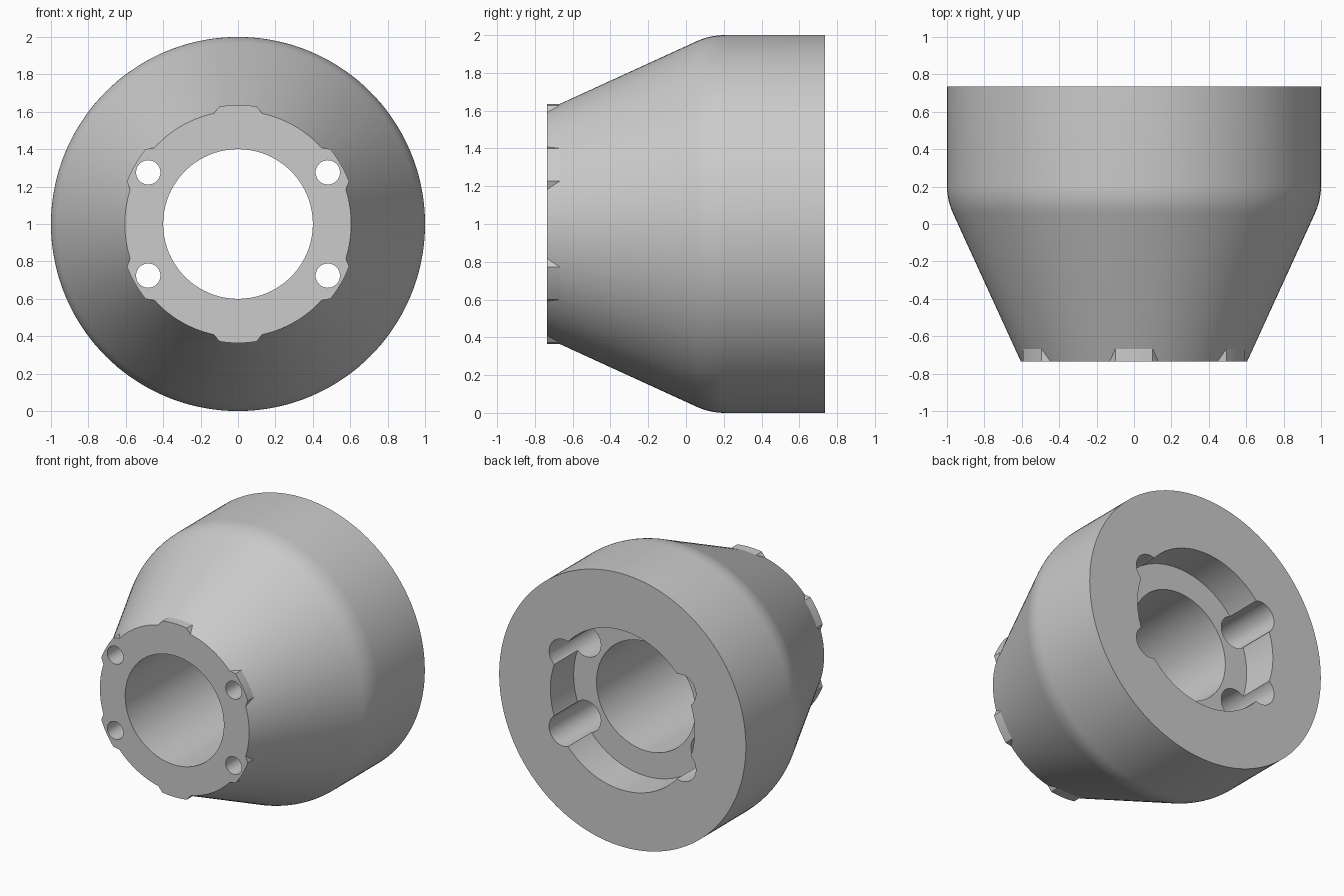
import bpy, bmesh, math
from mathutils import Matrix, Vector

cube = bpy.data.objects.get("Cube")
if cube:
    bpy.data.objects.remove(cube, do_unlink=True)

FRONT, BACK = -0.735, 0.735
SLOPE, NOSE_R = 0.458, 0.605
CENTRE = Vector((0, 0, 1))

grey = bpy.data.materials.new("plain grey")
grey.use_nodes = True
grey.diffuse_color = (0.6, 0.6, 0.6, 1)
grey.node_tree.nodes["Principled BSDF"].inputs["Base Color"].default_value = (0.6, 0.6, 0.6, 1)


def make_object(name, bm):
    bmesh.ops.recalc_face_normals(bm, faces=bm.faces)
    mesh = bpy.data.meshes.new(name)
    bm.to_mesh(mesh)
    bm.free()
    mesh.materials.append(grey)
    obj = bpy.data.objects.new(name, mesh)
    obj.location = CENTRE
    bpy.context.collection.objects.link(obj)
    return obj


def revolve(name, profile, steps=144):
    """Spin a closed (radius, y) outline around the y axis."""
    bm = bmesh.new()
    verts = [bm.verts.new((r, y, 0)) for r, y in profile]
    edges = [bm.edges.new((v, verts[i - 1])) for i, v in enumerate(verts)]
    bmesh.ops.spin(bm, geom=verts + edges, cent=(0, 0, 0), axis=(0, 1, 0),
                   angle=math.tau, steps=steps, use_merge=True)
    bmesh.ops.remove_doubles(bm, verts=bm.verts, dist=1e-5)
    return make_object(name, bm)


def rod(name, x, z, radius, y0, y1):
    """Cylinder along y."""
    bm = bmesh.new()
    place = Matrix.Translation((x, (y0 + y1) / 2, z)) @ Matrix.Rotation(math.pi / 2, 4, 'X')
    bmesh.ops.create_cone(bm, cap_ends=True, segments=48, radius1=radius,
                          radius2=radius, depth=y1 - y0, matrix=place)
    return make_object(name, bm)


def pad(angle):
    """Raised nose pad with a curved top and sloped flanks."""
    bm = bmesh.new()
    outline = [(0.56, math.radians(-13)), (0.602, math.radians(-12.8))]
    outline += [(0.636, math.radians(a)) for a in range(-9, 10, 3)]
    outline += [(0.602, math.radians(12.8)), (0.56, math.radians(13))]
    verts = [bm.verts.new((r * math.cos(angle + a), FRONT, r * math.sin(angle + a)))
             for r, a in outline]
    face = bm.faces.new(verts)
    out = bmesh.ops.extrude_face_region(bm, geom=[face])
    moved = [v for v in out["geom"] if isinstance(v, bmesh.types.BMVert)]
    bmesh.ops.translate(bm, verts=moved, vec=(0, 0.09, 0))
    return make_object("nose_pad", bm)


def combine(target, tool, operation):
    mod = target.modifiers.new("combine", 'BOOLEAN')
    mod.operation, mod.solver, mod.object = operation, 'EXACT', tool
    bpy.context.view_layer.objects.active = target
    bpy.ops.object.modifier_apply(modifier=mod.name)
    bpy.data.objects.remove(tool, do_unlink=True)


# Body: cone nose, rounded shoulder, straight rim, recessed back, through bore
corner = Vector((1, FRONT + (1 - NOSE_R) / SLOPE))
reach = 0.08
start = corner - Vector((SLOPE, 1)).normalized() * reach
end = corner + Vector((0, reach))
shoulder = []
for i in range(9):
    t = i / 8
    shoulder.append(tuple(start * (1 - t) ** 2 + corner * 2 * t * (1 - t) + end * t * t))
body = revolve("tapered_housing", [(0.4, FRONT), (NOSE_R, FRONT), *shoulder,
                                   (1, BACK), (0.585, BACK), (0.585, 0.465), (0.4, 0.465)])

# Six pads around the nose
for i in range(6):
    combine(body, pad(math.radians(30 + 60 * i)), 'UNION')

# Four screw holes with wide pockets from the back
for sx in (-1, 1):
    for sz in (-1, 1):
        x, z = 0.48 * sx, 0.276 * sz
        combine(body, rod("pocket_cutter", x, z, 0.115, -0.3, 1), 'DIFFERENCE')
        combine(body, rod("screw_cutter", x, z, 0.065, -1, 0), 'DIFFERENCE')

# Smooth round walls, crisp rims
bpy.ops.object.select_all(action='DESELECT')
body.select_set(True)
bpy.context.view_layer.objects.active = body
bpy.ops.object.shade_smooth_by_angle(angle=math.radians(20))
